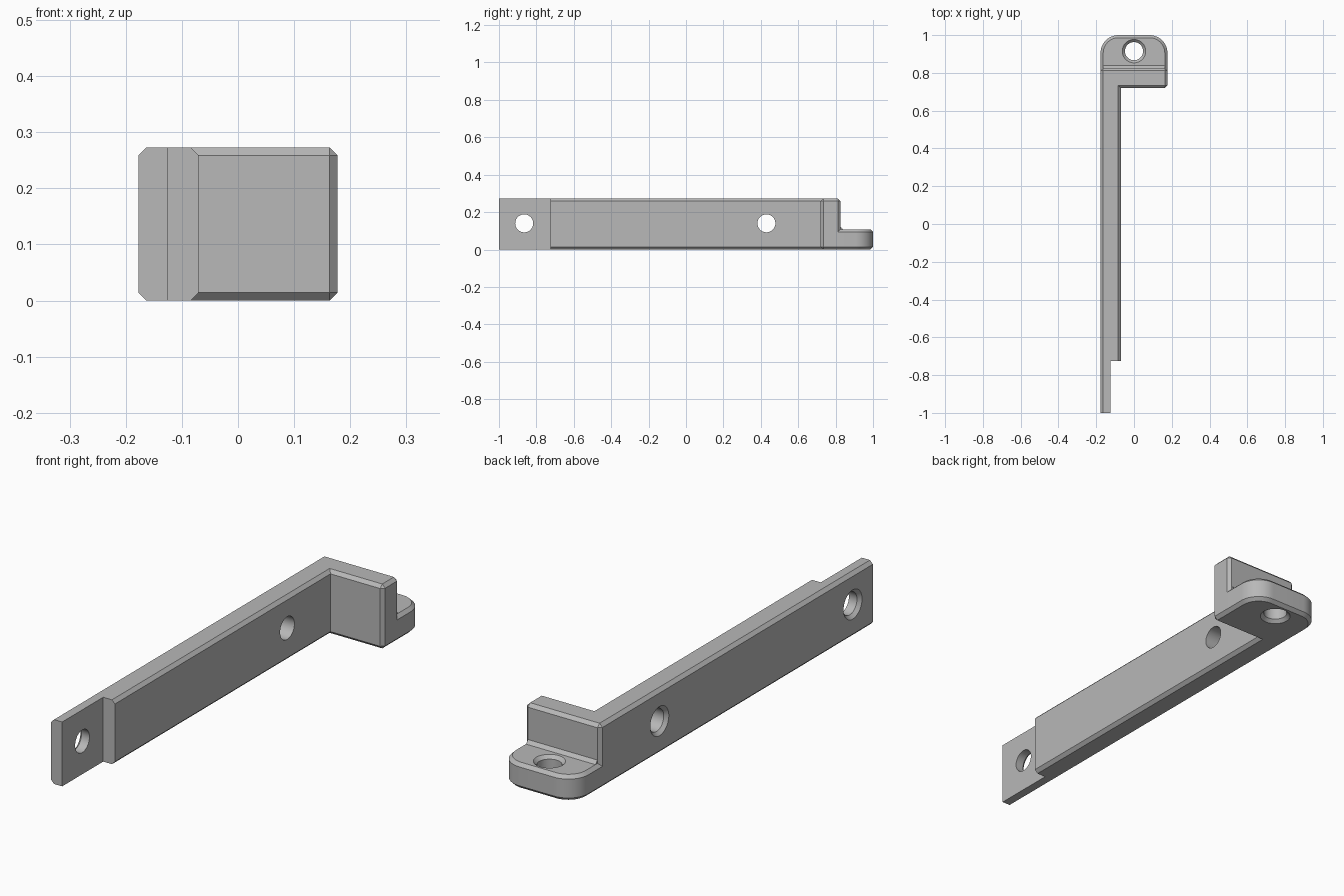
import bpy, bmesh, math
from mathutils import Matrix, Vector

cube = bpy.data.objects.get("Cube")
if cube:
    bpy.data.objects.remove(cube, do_unlink=True)

HALF, HEIGHT, FOOT_H, C = 0.177, 0.273, 0.108, 0.014
INNER, TONGUE = -0.07, -0.125
FRONT, BACK, STEP = 0.72, 0.826, -0.725

grey = bpy.data.materials.new("plain grey")
grey.use_nodes = True
grey.diffuse_color = (0.48, 0.48, 0.48, 1)
grey.node_tree.nodes["Principled BSDF"].inputs["Base Color"].default_value = grey.diffuse_color


def finish(bm, name):
    bmesh.ops.recalc_face_normals(bm, faces=bm.faces)
    mesh = bpy.data.meshes.new(name)
    bm.to_mesh(mesh)
    bm.free()
    obj = bpy.data.objects.new(name, mesh)
    bpy.context.collection.objects.link(obj)
    mesh.materials.append(grey)
    return obj


def prism(name, outline, height, chamfered=None):
    """Extrude an xy outline upward and chamfer the edges picked by a rule."""
    bm = bmesh.new()
    base = bm.faces.new([bm.verts.new((x, y, 0)) for x, y in outline])
    top = bmesh.ops.extrude_face_region(bm, geom=[base])["geom"]
    bmesh.ops.translate(bm, vec=(0, 0, height),
                        verts=[v for v in top if isinstance(v, bmesh.types.BMVert)])
    bmesh.ops.recalc_face_normals(bm, faces=bm.faces)
    if chamfered:
        edges = [e for e in bm.edges if chamfered(e)]
        bmesh.ops.bevel(bm, geom=edges, offset=C, segments=1, affect='EDGES')
    return finish(bm, name)


def box(name, low, high):
    bm = bmesh.new()
    low, high = Vector(low), Vector(high)
    bmesh.ops.create_cube(bm, size=1, matrix=Matrix.Translation((low + high) / 2)
                          @ Matrix.Diagonal((high - low).to_4d()))
    return finish(bm, name)


def hole(name, profile, place):
    """Revolve a (radius, height) profile into a drill shape."""
    bm = bmesh.new()
    n = 48
    rings = [[bm.verts.new((r * math.cos(2 * math.pi * i / n),
                            r * math.sin(2 * math.pi * i / n), z)) for i in range(n)]
             for r, z in profile]
    for a, b in zip(rings, rings[1:]):
        for i in range(n):
            j = (i + 1) % n
            bm.faces.new((a[i], a[j], b[j], b[i]))
    bm.faces.new(rings[0])
    bm.faces.new(rings[-1])
    bm.transform(place)
    return finish(bm, name)


def combine(target, tool, operation):
    """Apply a boolean and remove the tool."""
    mod = target.modifiers.new("combine", 'BOOLEAN')
    mod.object, mod.operation, mod.solver = tool, operation, 'EXACT'
    bpy.context.view_layer.update()
    graph = bpy.context.evaluated_depsgraph_get()
    mesh = bpy.data.meshes.new_from_object(target.evaluated_get(graph))
    target.modifiers.clear()
    target.data = mesh
    bpy.data.objects.remove(tool, do_unlink=True)


# Long arm with its upright cross wall; all outer edges chamfered
def arm_edge(e):
    at_end = all(v.co.y < -1.1 for v in e.verts)
    return e.is_convex and not at_end


bracket = prism("bracket_arm",
                [(-HALF, -1.2), (INNER, -1.2), (INNER, FRONT), (HALF, FRONT),
                 (HALF, BACK), (-HALF, BACK)], HEIGHT, arm_edge)

# Foot plate with rounded back corners
R = 0.095
arc = [math.radians(a) for a in range(0, 91, 6)]
right = [(HALF - R + R * math.cos(a), 1 - R + R * math.sin(a)) for a in arc]
left = [(-x, y) for x, y in reversed(right)]


def foot_edge(e):
    flat = abs(e.verts[0].co.z - e.verts[1].co.z) < 1e-5
    return flat and any(v.co.y > 0.8 for v in e.verts)


foot = prism("foot_plate", [(HALF, 0.78)] + right + left + [(-HALF, 0.78)],
             FOOT_H, foot_edge)
combine(bracket, foot, 'UNION')

# Small sloped strip where the wall meets the foot
bm = bmesh.new()
ends = []
for x in (-HALF + C, HALF - C):
    ends.append([bm.verts.new((x, y, z)) for y, z in
                 ((BACK - C, FOOT_H - C), (BACK + 2 * C, FOOT_H - C), (BACK - C, FOOT_H + 2 * C))])
for i in range(3):
    j = (i + 1) % 3
    bm.faces.new((ends[0][i], ends[0][j], ends[1][j], ends[1][i]))
for end in ends:
    bm.faces.new(end)
combine(bracket, finish(bm, "corner_strip"), 'UNION')

# Square front end and thinner tongue
combine(bracket, box("end_cut", (-1, -1.5, -1), (1, -1, 1)), 'DIFFERENCE')
combine(bracket, box("tongue_cut", (TONGUE, -1.5, -1), (1, STEP, 1)), 'DIFFERENCE')

# Two holes through the arm, flared on the outer side
r, flare = 0.048, 0.062
for y in (-0.865, 0.43):
    place = Matrix.Translation((-HALF, y, 0.14)) @ Matrix.Rotation(math.pi / 2, 4, 'Y')
    drill = hole("arm_hole", [(flare + C, -C), (r, C), (r, 0.2)], place)
    combine(bracket, drill, 'DIFFERENCE')

# Hole through the foot, flared at both ends
drill = hole("foot_hole", [(flare + C, -C), (r, C), (r, FOOT_H - C), (flare + C, FOOT_H + C)],
             Matrix.Translation((0, 0.915, 0)))
combine(bracket, drill, 'DIFFERENCE')

# Smooth the curved walls only
bracket.name = "mounting_bracket"
bpy.ops.object.select_all(action='DESELECT')
bracket.select_set(True)
bpy.context.view_layer.objects.active = bracket
bpy.ops.object.shade_smooth_by_angle(angle=math.radians(20))
